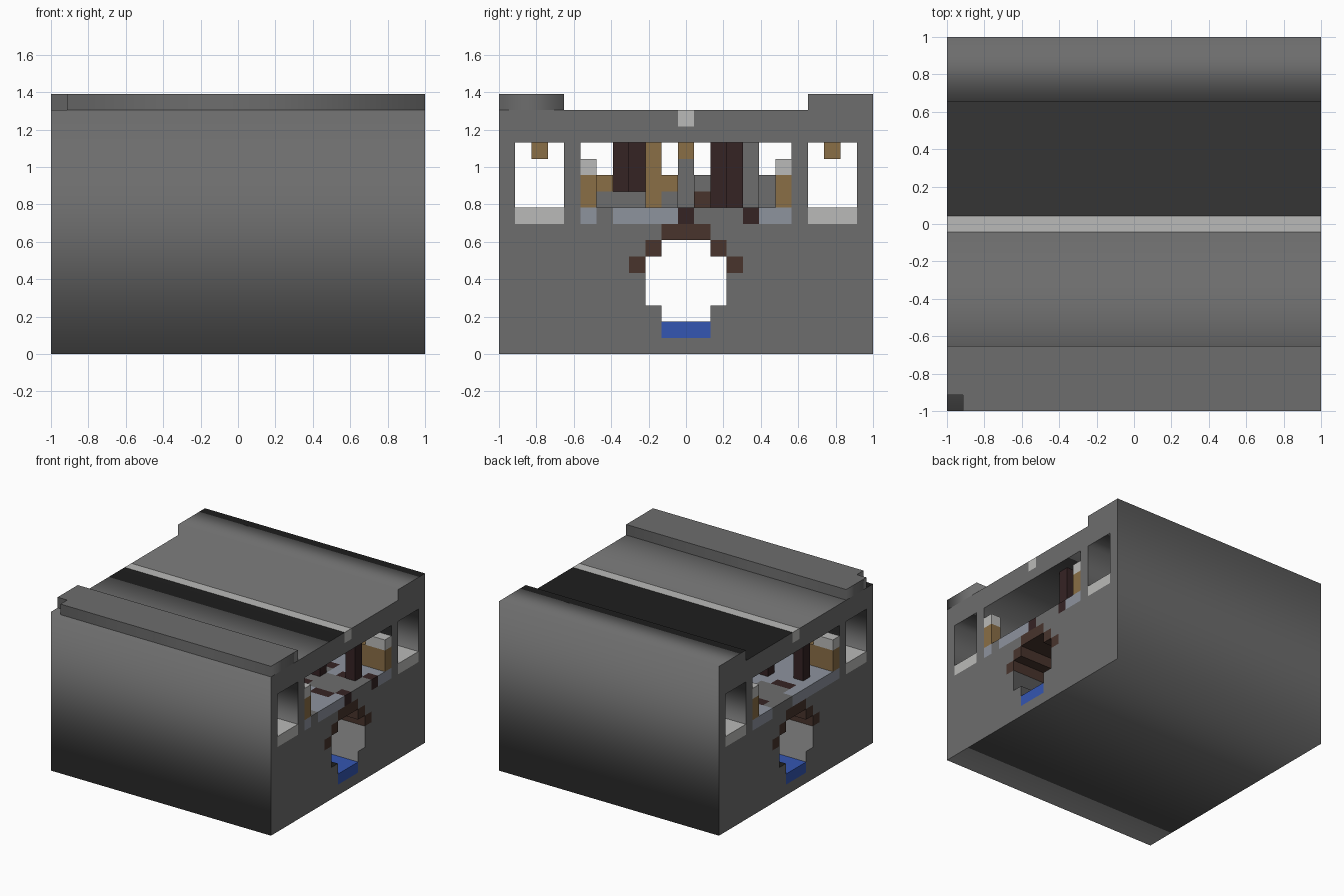
import bpy, bmesh
from math import sin
from mathutils import Matrix, Vector

U = 2 / 23          # edge of one block
N = 23              # blocks along each horizontal side

cube = bpy.data.objects.get("Cube")
if cube:
    bpy.data.objects.remove(cube)


def material(name, rgb):
    lin = [((c / 255 + 0.055) / 1.055) ** 2.4 for c in rgb] + [1]
    m = bpy.data.materials.new(name)
    m.use_nodes = True
    m.diffuse_color = lin
    m.node_tree.nodes["Principled BSDF"].inputs["Base Color"].default_value = lin
    return m


STONE = material("stone grey", (109, 109, 109))
PALE = material("pale grey", (186, 186, 184))
SLATE = material("blue grey", (141, 147, 158))
TAN = material("tan wood", (138, 110, 70))
DARK = material("dark brown", (53, 35, 36))
BROWN = material("arch brown", (72, 52, 44))
BLUE = material("water blue", (52, 86, 178))


def finish(name, bm, mats):
    bmesh.ops.remove_doubles(bm, verts=bm.verts, dist=1e-5)
    bmesh.ops.recalc_face_normals(bm, faces=bm.faces)
    me = bpy.data.meshes.new(name)
    bm.to_mesh(me)
    bm.free()
    for m in mats:
        me.materials.append(m)
    ob = bpy.data.objects.new(name, me)
    bpy.context.collection.objects.link(ob)
    return ob


def prism(name, loops, depth, matrix, mat):
    """Extrude a flat outline (first loop) with holes (other loops)."""
    cu = bpy.data.curves.new(name, "CURVE")
    cu.dimensions, cu.fill_mode, cu.extrude = "2D", "BOTH", depth * U / 2
    for pts in loops:
        sp = cu.splines.new("POLY")
        sp.points.add(len(pts) - 1)
        sp.use_cyclic_u = True
        for p, (a, b) in zip(sp.points, pts):
            p.co = (a * U, b * U, 0, 1)
    tmp = bpy.data.objects.new(name, cu)
    bpy.context.collection.objects.link(tmp)
    dg = bpy.context.evaluated_depsgraph_get()
    me = bpy.data.meshes.new_from_object(tmp.evaluated_get(dg))
    bpy.data.objects.remove(tmp)
    me.transform(matrix)
    me.materials.clear()
    bm = bmesh.new()
    bm.from_mesh(me)
    bpy.data.meshes.remove(me)
    for f in bm.faces:
        f.material_index = 0
    return finish(name, bm, [mat])


def box(name, mat, depth, cols, rows):
    """Blocks given as start/end ranges: depth from +x, columns on y, rows on z."""
    lo = Vector((N / 2 - depth[1], cols[0] - N / 2, rows[0])) * U
    hi = Vector((N / 2 - depth[0], cols[1] - N / 2, rows[1])) * U
    bm = bmesh.new()
    bmesh.ops.create_cube(bm, size=1)
    for v in bm.verts:
        v.co = Vector([(a + b) / 2 + c * (b - a) for a, b, c in zip(lo, hi, v.co)])
    return finish(name, bm, [mat])


def pair(name, mat, depth, cols, rows):
    """A part and its half-turn copy at the other end of the room."""
    box(name + "_left", mat, depth, cols, rows)
    flip = lambda r: (N - r[1], N - r[0])
    box(name + "_right", mat, flip(depth), flip(cols), rows)


def rect(a, b, c, d):
    return [(a, c), (b, c), (b, d), (a, d)]


# Outer body: one profile with tunnels, run along x
ALL = (0, N)
outline = [(0, 0), (23, 0), (23, 16), (19, 16), (19, 15), (12, 15),
           (12, 14), (11, 14), (11, 15), (0, 15)]
half = [(18, 13), (18, 8), (13, 8), (13, 7), (14, 7), (14, 6), (15, 6), (15, 5),
        (14, 5), (14, 3), (13, 3), (13, 1)]
room = half + [(N - y, z) for y, z in reversed(half)]
to_yz = Matrix(((0, 0, 1, 0), (1, 0, 0, -1), (0, 1, 0, 0), (0, 0, 0, 1)))
prism("body", [outline, rect(1, 4, 8, 13), rect(19, 22, 8, 13), room], N, to_yz, STONE)

# Front parapet with its missing corner block
prism("front_parapet", [[(0, 1), (1, 1), (1, 0), (23, 0), (23, 4), (0, 4)]], 1,
      Matrix.Translation((-1, -1, 15.5 * U)), STONE)

# Roof strip, canal water and stepped arch
box("roof_strip", PALE, ALL, (11, 12), (14, 15))
box("canal_water", BLUE, ALL, (10, 13), (1, 2))
box("arch_crown", BROWN, ALL, (10, 13), (7, 8))
for step in (1, 2):
    pair(f"arch_step_{step}", BROWN, ALL, (10 - step, 11 - step), (7 - step, 8 - step))

# Side passages: pale floors and hanging lamps
pair("passage_floor", PALE, ALL, (1, 4), (8, 9))
pair("passage_lamp", TAN, (11, 12), (2, 3), (12, 13))

# Room floor: slate with a winding stone path and dark edging
bm = bmesh.new()
bmesh.ops.create_grid(bm, x_segments=N, y_segments=13, size=1)
for v in bm.verts:
    v.co = Vector((v.co.x, v.co.y * 6.5 * U, 9 * U))
for f in bm.faces:
    c = f.calc_center_median()
    i, j = int((1 - c.x) / U), int((c.y + 1) / U)
    off = j - 13 + round(sin(i * 0.7))
    f.material_index = 1 if abs(off) < 2 or j == 6 and i < 2 else 0
    if abs(off) == 2 and (i + j) % 4 != 1:
        f.material_index = 2
floor = finish("room_floor", bm, [SLATE, STONE, DARK])
thick = floor.modifiers.new("thickness", "SOLIDIFY")
thick.thickness, thick.offset = U, -1

# Counters at the room ends
pair("long_counter", TAN, (0, 3), (17, 18), (9, 11))
pair("long_counter_top", PALE, (0, 2), (17, 18), (11, 12))
pair("short_counter", TAN, (0, 1), (5, 6), (9, 11))
pair("short_counter_top", PALE, (0, 1), (5, 6), (11, 12))

# Posts
pair("end_post", DARK, (1, 2), (14, 15), (9, 13))
pair("inner_post", DARK, (4, 5), (13, 14), (9, 13))
pair("middle_post", DARK, (12, 13), (7, 8), (9, 13))
pair("tan_post", TAN, (9, 10), (9, 10), (9, 13))
pair("stone_post", STONE, (6, 7), (15, 16), (9, 13))

# Benches, blocks and the central pedestal
pair("bench", STONE, (10, 11), (6, 9), (9, 10))
pair("bench_arm", TAN, (10, 11), (6, 7), (10, 11))
pair("stone_block", STONE, (8, 9), (16, 17), (9, 11))
pair("table_base", STONE, (9, 10), (10, 11), (9, 10))
pair("table_top", TAN, (9, 10), (10, 11), (10, 11))
pair("chest", BROWN, (7, 8), (12, 13), (9, 10))
pair("chest_lid", STONE, (7, 8), (12, 13), (10, 11))
box("pedestal", STONE, (11, 12), (11, 12), (9, 12))
box("pedestal_lamp", TAN, (11, 12), (11, 12), (12, 13))
